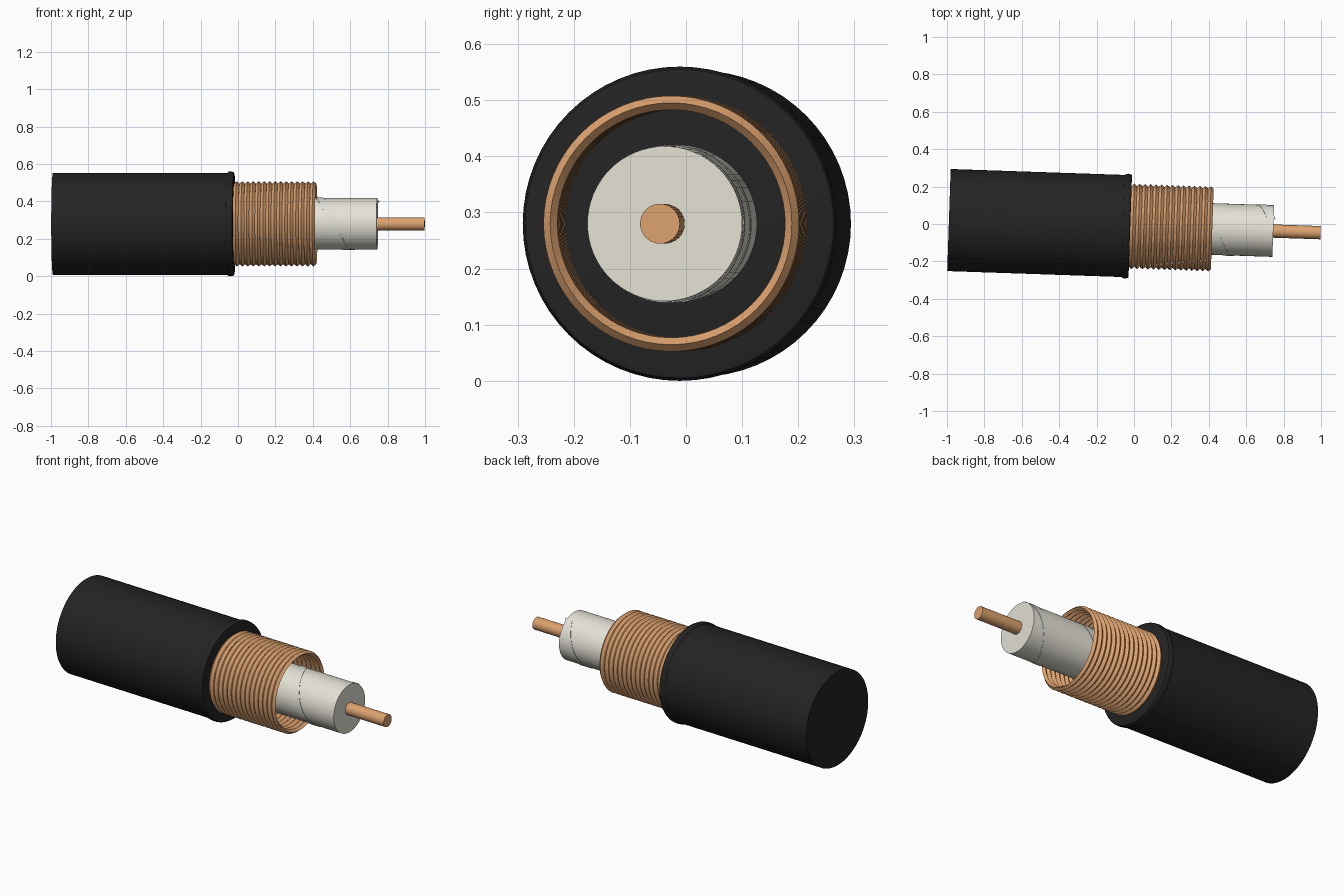
import bpy, math
from mathutils import Matrix

if "Cube" in bpy.data.objects:
    bpy.data.objects.remove(bpy.data.objects["Cube"])

# the cable lies along x, turned slightly about z
PLACE = Matrix.Translation((0, -0.0125, 0.28)) @ Matrix.Rotation(-0.034, 4, 'Z')


def material(name, rgb):
    m = bpy.data.materials.new(name)
    m.diffuse_color = (*rgb, 1)
    m.use_nodes = True
    m.node_tree.nodes["Principled BSDF"].inputs["Base Color"].default_value = m.diffuse_color
    return m


black = material("black_rubber", (0.017, 0.017, 0.017))
copper = material("copper", (0.72, 0.36, 0.16))
white = material("white_plastic", (0.78, 0.76, 0.67))
foil = material("foil_grey", (0.76, 0.75, 0.68))


def add(name, verts, faces, mat):
    me = bpy.data.meshes.new(name)
    me.from_pydata(verts, [], faces)
    me.transform(PLACE)
    me.materials.append(mat)
    ob = bpy.data.objects.new(name, me)
    bpy.context.collection.objects.link(ob)
    bpy.ops.object.select_all(action='DESELECT')
    ob.select_set(True)
    bpy.context.view_layer.objects.active = ob
    bpy.ops.object.shade_smooth_by_angle(angle=math.radians(35))
    return ob


def lathe(name, profile, mat, n=64, loop=False):
    """Spin (x, radius) points around the cable axis."""
    verts = [(x, r * math.cos(2 * math.pi * j / n), r * math.sin(2 * math.pi * j / n))
             for x, r in profile for j in range(n)]
    k = len(profile)
    faces = []
    for i in range(k if loop else k - 1):
        a, b = i * n, (i + 1) % k * n
        for j in range(n):
            q = (j + 1) % n
            faces.append((a + j, a + q, b + q, b + j))
    if not loop:
        faces.append(tuple(range(n))[::-1])
        faces.append(tuple(range((k - 1) * n, k * n)))
    return add(name, verts, faces, mat)


# outer jacket and the rolled lip at its cut end
lathe("outer_jacket", [(-0.99, 0.273), (-0.03, 0.273)], black)
lathe("jacket_lip", [(-0.059, 0.262), (-0.057, 0.274), (-0.050, 0.279), (-0.040, 0.280),
                     (-0.030, 0.279), (-0.022, 0.275), (-0.020, 0.268)], black)

# shield made of touching copper rings
RINGS, R, D = 15, 0.2155, 0.0145
for i in range(RINGS):
    x = -0.006 + i * 0.0293
    lathe(f"shield_ring_{i + 1:02d}",
          [(x - D, R), (x, R + D - 0.002), (x + D, R), (x, R - D + 0.002)], copper, loop=True)

# inner insulation and centre conductor
lathe("insulation", [(-0.05, 0.138), (0.745, 0.138)], white)
lathe("centre_conductor", [(0.70, 0.0355), (0.998, 0.0355)], copper, 32)

# foil tape wound around the insulation
verts, faces = [], []
STEPS = 120
for i in range(STEPS + 1):
    x = 0.05 + 0.66 * i / STEPS
    a = math.radians(270) + (x - 0.57) * 2 * math.pi / 0.33
    for dx, r in ((0, 0.1385), (0.045, 0.1385), (0.045, 0.1405), (0, 0.1405)):
        verts.append((x + dx, r * math.cos(a), r * math.sin(a)))
    if i:
        p, c = (i - 1) * 4, i * 4
        for j in range(4):
            q = (j + 1) % 4
            faces.append((p + j, c + j, c + q, p + q))
faces += [(0, 1, 2, 3), tuple(STEPS * 4 + j for j in (3, 2, 1, 0))]
add("foil_tape", verts, faces, foil)
